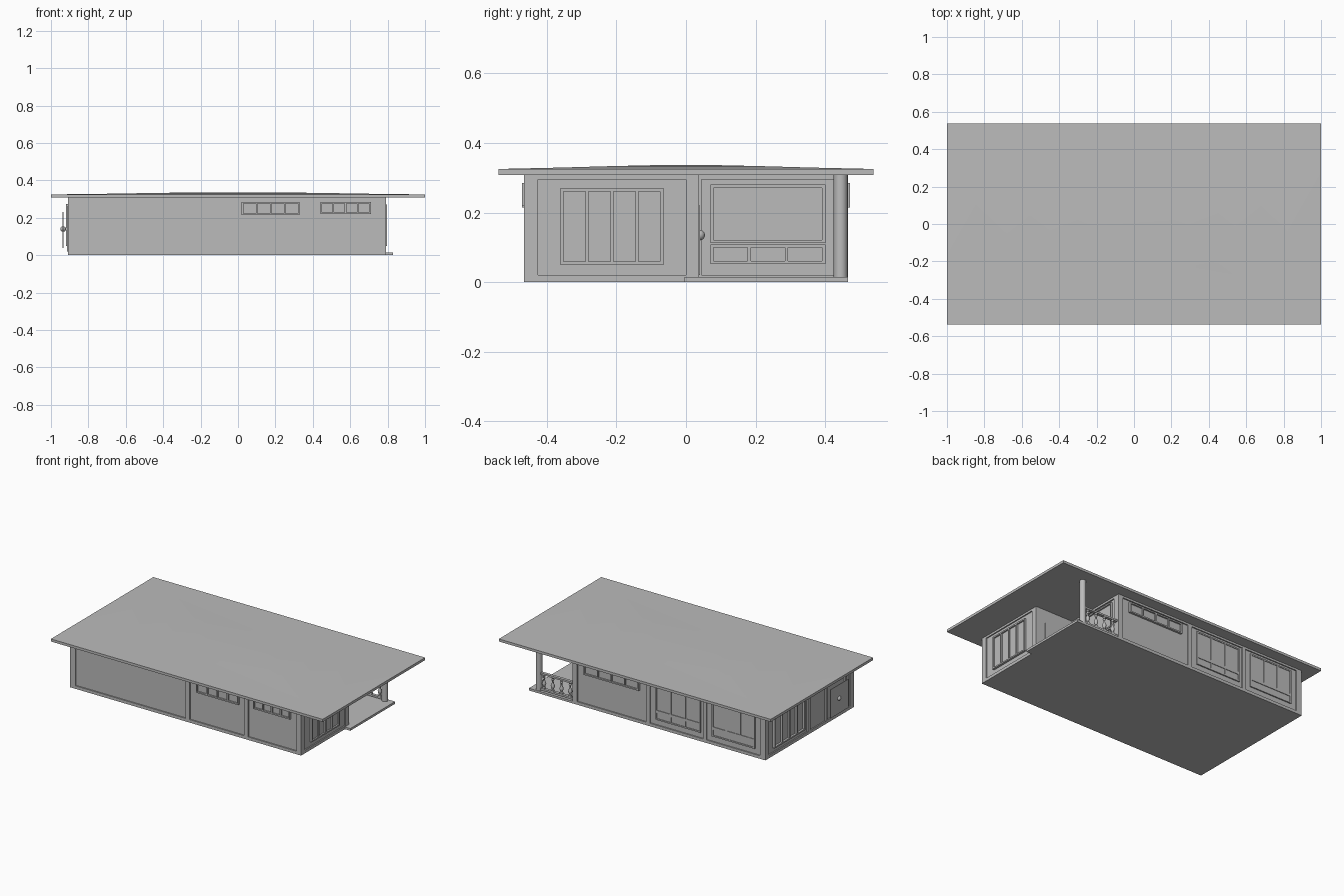
import bpy, bmesh, math
from mathutils import Vector

cube = bpy.data.objects.get("Cube")
if cube:
    bpy.data.objects.remove(cube, do_unlink=True)

grey = bpy.data.materials.new("plain grey")
grey.use_nodes = True
grey.diffuse_color = (0.5, 0.5, 0.5, 1)
grey.node_tree.nodes["Principled BSDF"].inputs["Base Color"].default_value = (0.5, 0.5, 0.5, 1)

TOP = 0.31   # wall height
INSET = 0.008  # depth of the wall panels behind their frames


def finish(name, bm, smooth=False):
    bmesh.ops.recalc_face_normals(bm, faces=bm.faces)
    mesh = bpy.data.meshes.new(name)
    bm.to_mesh(mesh)
    bm.free()
    mesh.materials.append(grey)
    obj = bpy.data.objects.new(name, mesh)
    bpy.context.scene.collection.objects.link(obj)
    if smooth:
        bpy.ops.object.select_all(action='DESELECT')
        obj.select_set(True)
        bpy.context.view_layer.objects.active = obj
        bpy.ops.object.shade_smooth_by_angle(angle=math.radians(40))
    return obj


def add_box(bm, a, b):
    lo = Vector(map(min, a, b))
    hi = Vector(map(max, a, b))
    verts = bmesh.ops.create_cube(bm, size=1)["verts"]
    for v in verts:
        v.co = (lo + hi) / 2 + v.co * (hi - lo)


def boxes(name, pairs):
    bm = bmesh.new()
    for a, b in pairs:
        add_box(bm, a, b)
    return finish(name, bm)


def lathe(name, profile, places, sides=12):
    bm = bmesh.new()
    for place in places:
        rings = [[bm.verts.new(Vector(place) + Vector((r * math.cos(t), r * math.sin(t), z)))
                  for t in (2 * math.pi * i / sides for i in range(sides))] for r, z in profile]
        for p, q in zip(rings, rings[1:]):
            for i in range(sides):
                j = (i + 1) % sides
                bm.faces.new((p[i], p[j], q[j], q[i]))
        bm.faces.new(rings[0][::-1])
        bm.faces.new(rings[-1])
    return finish(name, bm, True)


# Each wall plane: position along its normal axis, and outward direction
WALLS = {"front": ("y", -0.465, -1), "back": ("y", 0.465, 1), "left": ("x", 0.79, 1),
         "right": ("x", -0.91, -1), "porch": ("x", 0.51, 1), "porch_side": ("y", 0.037, 1)}


def on_wall(wall, u, d, z):
    axis, pos, out = WALLS[wall]
    return (pos + out * d, u, z) if axis == "x" else (u, pos + out * d, z)


def plates(name, wall, rects, d0, d1):
    return boxes(name, [(on_wall(wall, u0, d0, z0), on_wall(wall, u1, d1, z1))
                        for u0, u1, z0, z1 in rects])


def wall_frame(wall, posts):
    # upright strips with a base strip and a head strip
    u0, u1 = posts[0][0], posts[-1][1]
    rects = [(a, b, 0, TOP) for a, b in posts]
    for (_, a), (b, _) in zip(posts, posts[1:]):
        rects += [(a, b, 0, 0.02), (a, b, 0.295, TOP)]
    plates(wall + "_wall_frame", wall, rects, -INSET - 0.004, 0)


def window(name, wall, u0, u1, rows, proud=0.006, bar=0.009):
    # rows of panes, each given as bottom, top and number of panes
    rects = []
    for z0, z1, count in rows:
        rects += [(u0, u1, z0, z0 + bar), (u0, u1, z1 - bar, z1)]
        step = (u1 - u0 - bar) / count
        rects += [(u0 + i * step, u0 + i * step + bar, z0 + bar, z1 - bar)
                  for i in range(count + 1)]
    plates(name + "_frame", wall, rects, -INSET - 0.002, proud)
    plates(name + "_glass", wall, [(u0, u1, rows[0][0], rows[-1][1])], -INSET - 0.002, -0.004)


# House body with the open porch corner
bm = bmesh.new()
outline = [(-0.902, -0.457), (0.782, -0.457), (0.782, 0.037),
           (0.502, 0.037), (0.502, 0.457), (-0.902, 0.457)]
base = bm.faces.new([bm.verts.new((x, y, 0)) for x, y in outline])
top = bmesh.ops.extrude_face_region(bm, geom=[base])["geom"]
for v in top:
    if isinstance(v, bmesh.types.BMVert):
        v.co.z = TOP
finish("house_body", bm)

# Raised strips around the wall panels
wall_frame("front", [(-0.91, -0.87), (-0.06, -0.03), (0.37, 0.40), (0.755, 0.79)])
wall_frame("back", [(-0.91, -0.87), (-0.475, -0.45), (-0.06, -0.03), (0.475, 0.51)])
wall_frame("left", [(-0.465, -0.425), (0, 0.037)])
wall_frame("right", [(-0.465, -0.425), (-0.01, 0.02), (0.425, 0.465)])
wall_frame("porch", [(0.037, 0.045), (0.425, 0.465)])

# Windows
window("front_high_window_a", "front", 0.02, 0.33, [(0.215, 0.285, 4)])
window("front_high_window_b", "front", 0.44, 0.71, [(0.22, 0.285, 4)])
window("back_high_window", "back", 0.02, 0.425, [(0.215, 0.285, 4)])
window("back_wide_window_a", "back", -0.43, -0.10, [(0.055, 0.11, 3), (0.11, 0.28, 3)], 0)
window("back_wide_window_b", "back", -0.83, -0.515, [(0.055, 0.11, 1), (0.11, 0.28, 3)], 0)
window("left_window", "left", -0.36, -0.065, [(0.05, 0.27, 4)])
window("right_window", "right", 0.06, 0.38, [(0.05, 0.275, 4)], 0.01)
window("porch_window", "porch", 0.07, 0.40, [(0.052, 0.108, 3), (0.112, 0.28, 1)])

# Doors: thin leaves with round knobs
plates("right_door_surround", "right", [(-0.385, -0.37, 0.02, 0.26), (-0.18, -0.165, 0.02, 0.26),
                                        (-0.37, -0.18, 0.245, 0.26)], -INSET - 0.002, 0.004)
plates("right_door", "right", [(-0.37, -0.18, 0.04, 0.23)], 0.023, 0.027)
plates("porch_door", "porch_side", [(0.56, 0.72, 0.02, 0.22)], -0.001, 0.003)
knob = [(0.015 * math.sin(a) + 0.0005, 0.015 * math.cos(a))
        for a in (math.pi * i / 8 for i in range(8, -1, -1))]
lathe("right_door_knob", knob, [on_wall("right", -0.27, 0.025, 0.14)])
lathe("porch_door_knob", knob, [on_wall("porch_side", 0.59, 0.002, 0.135)])

# Porch slab, post and balustrade
boxes("porch_slab", [((0.50, 0.03, 0), (0.83, 0.465, 0.015)),
                     ((0.785, -0.005, 0), (0.83, 0.03, 0.015))])
lathe("porch_post", [(0.02, 0.01), (0.02, TOP)], [(0.77, 0.444, 0)], 20)
boxes("porch_rails", [((0.50, 0.435, z), (0.77, 0.455, z + 0.012)) for z in (0.02, 0.123)])
turning = [(0.011, 0.03), (0.011, 0.04), (0.006, 0.045), (0.012, 0.06), (0.013, 0.068),
           (0.006, 0.085), (0.005, 0.1), (0.010, 0.108), (0.006, 0.114), (0.011, 0.125)]
lathe("porch_balusters", turning, [(0.54 + 0.064 * i, 0.445, 0) for i in range(4)])

# Overhanging roof: flat eaves board and a very shallow hipped top
boxes("roof_eaves", [((-1, -0.538, 0.308), (1, 0.538, 0.322))])
bm = bmesh.new()
rings = []
for x, y, z in [(1, 0.538, 0.322), (1, 0.538, 0.325), (0.68, 0.36, 0.329),
                (0.45, 0.22, 0.333), (0.22, 0.09, 0.336)]:
    rings.append([bm.verts.new((sx * x, sy * y, z))
                  for sx, sy in ((-1, -1), (1, -1), (1, 1), (-1, 1))])
for p, q in zip(rings, rings[1:]):
    for i in range(4):
        j = (i + 1) % 4
        bm.faces.new((p[i], p[j], q[j], q[i]))
bm.faces.new(rings[0][::-1])
bm.faces.new(rings[-1])
finish("roof_top", bm, True)
